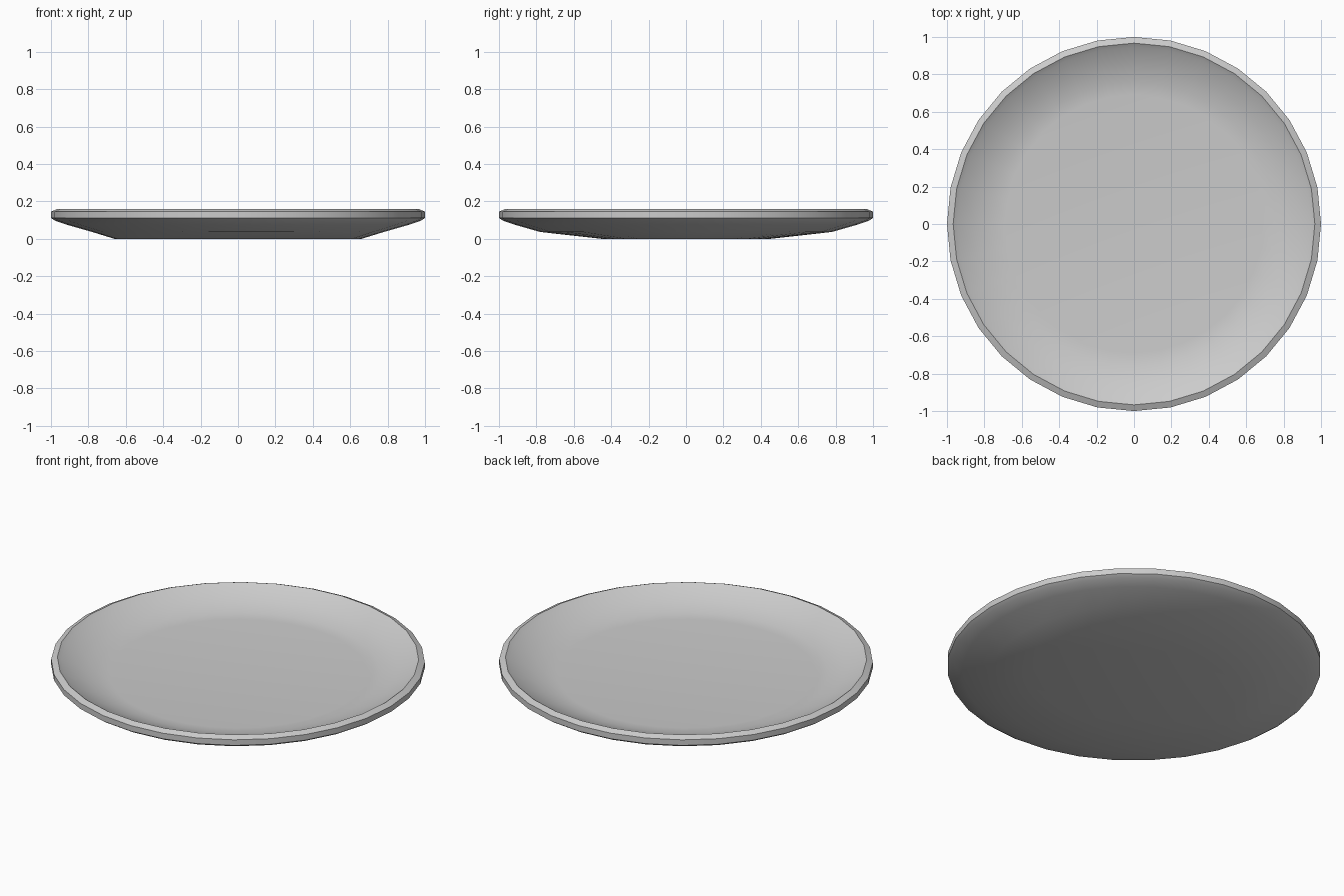
import bpy, bmesh
from math import cos, sin, pi, radians

if "Cube" in bpy.data.objects:
    bpy.data.objects.remove(bpy.data.objects["Cube"])

SIDES = 32
# Rings from the foot, around the rim and down to the dish floor: (x radius, y radius, z)
RINGS = [
    (0.66, 0.45, 0.0), (0.78, 0.78, 0.037), (0.92, 0.92, 0.077),
    (0.98, 0.98, 0.098), (1.0, 1.0, 0.112), (1.0, 1.0, 0.145),
    (0.967, 0.967, 0.16), (0.945, 0.945, 0.145), (0.85, 0.85, 0.104),
    (0.76, 0.76, 0.076), (0.69, 0.69, 0.07),
]

bm = bmesh.new()
loops = []
for rx, ry, z in RINGS:
    loops.append([bm.verts.new((rx * cos(2 * pi * i / SIDES), ry * sin(2 * pi * i / SIDES), z))
                  for i in range(SIDES)])

# Plate wall
for a, b in zip(loops, loops[1:]):
    for i in range(SIDES):
        j = (i + 1) % SIDES
        bm.faces.new((a[i], a[j], b[j], b[i]))

# Flat underside and dish floor
bm.faces.new(loops[0][::-1])
bm.faces.new(loops[-1])
bmesh.ops.recalc_face_normals(bm, faces=bm.faces)

mesh = bpy.data.meshes.new("plate")
bm.to_mesh(mesh)
bm.free()
plate = bpy.data.objects.new("plate", mesh)
bpy.context.collection.objects.link(plate)

# Smooth dish with a crisp rim
bpy.context.view_layer.objects.active = plate
plate.select_set(True)
bpy.ops.object.shade_smooth_by_angle(angle=radians(30))
